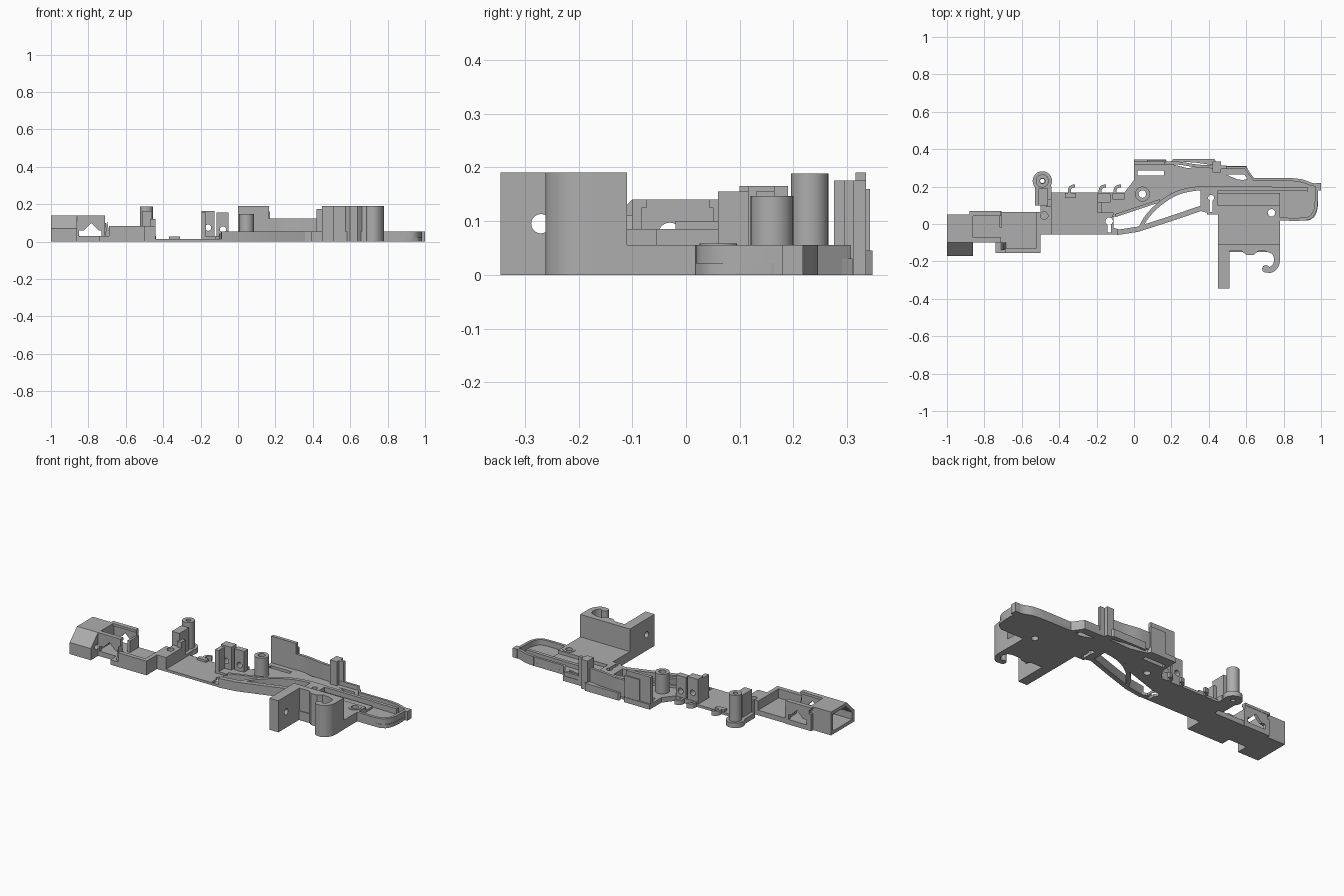
import bpy, bmesh, math
from mathutils import Matrix, Vector

cube = bpy.data.objects.get("Cube")
if cube:
    bpy.data.objects.remove(cube, do_unlink=True)

grey = bpy.data.materials.new("plain grey")
grey.use_nodes = True
grey.diffuse_color = (0.42, 0.42, 0.42, 1)
grey.node_tree.nodes["Principled BSDF"].inputs["Base Color"].default_value = (0.42, 0.42, 0.42, 1)

# local (u, v, w) to world for extrusion along each axis
AXES = {
    "z": Matrix.Identity(4),
    "y": Matrix(((1, 0, 0, 0), (0, 0, 1, 0), (0, 1, 0, 0), (0, 0, 0, 1))),
    "x": Matrix(((0, 0, 1, 0), (1, 0, 0, 0), (0, 1, 0, 0), (0, 0, 0, 1))),
}


def prism(name, outline, lo, hi, holes=(), axis="z"):
    """Extrude an outline with optional holes between lo and hi."""
    cu = bpy.data.curves.new(name, "CURVE")
    cu.dimensions = "2D"
    cu.fill_mode = "BOTH"
    cu.extrude = (hi - lo) / 2
    for loop in [outline, *holes]:
        sp = cu.splines.new("POLY")
        sp.points.add(len(loop) - 1)
        for p, q in zip(sp.points, loop):
            p.co = (q[0], q[1], 0, 1)
        sp.use_cyclic_u = True
    tmp = bpy.data.objects.new(name + "_outline", cu)
    bpy.context.collection.objects.link(tmp)
    dg = bpy.context.evaluated_depsgraph_get()
    me = bpy.data.meshes.new_from_object(tmp.evaluated_get(dg))
    bpy.data.objects.remove(tmp, do_unlink=True)
    bpy.data.curves.remove(cu)
    me.transform(AXES[axis] @ Matrix.Translation((0, 0, (lo + hi) / 2)))
    bm = bmesh.new()
    bm.from_mesh(me)
    bmesh.ops.remove_doubles(bm, verts=bm.verts, dist=1e-5)
    bmesh.ops.recalc_face_normals(bm, faces=bm.faces)
    bm.to_mesh(me)
    bm.free()
    me.name = name
    me.materials.clear()
    me.materials.append(grey)
    me.shade_smooth()
    me.set_sharp_from_angle(angle=math.radians(30))
    ob = bpy.data.objects.new(name, me)
    bpy.context.collection.objects.link(ob)
    return ob


def rect(x0, x1, y0, y1):
    return [(x0, y0), (x1, y0), (x1, y1), (x0, y1)]


def circle(x, y, r, n=24):
    return [(x + r * math.cos(2 * math.pi * i / n), y + r * math.sin(2 * math.pi * i / n)) for i in range(n)]


def box(name, x0, x1, y0, y1, z0, z1):
    return prism(name, rect(x0, x1, y0, y1), z0, z1)


def keyhole(x, y, r, w, bottom):
    """Round hole with a straight slot running down to bottom."""
    a = math.asin(w / r)
    arc = [-math.pi / 2 + a + (2 * math.pi - 2 * a) * i / 16 for i in range(17)]
    return [(x - w, bottom), (x + w, bottom)] + [(x + r * math.cos(t), y + r * math.sin(t)) for t in arc]


def smooth(pts, steps=6):
    """Catmull-Rom path through the points."""
    p = [Vector(q) for q in [pts[0], *pts, pts[-1]]]
    out = []
    for a, b, c, d in zip(p, p[1:], p[2:], p[3:]):
        for i in range(steps):
            t = i / steps
            out.append(0.5 * (2 * b + (c - a) * t + (2 * a - 5 * b + 4 * c - d) * t * t
                              + (3 * b - a - 3 * c + d) * t ** 3))
    return out + [p[-1]]


def band(name, pts, width, z0, z1, curved=True):
    """Wall of constant width along a path."""
    path = smooth(pts) if curved else [Vector(q) for q in pts]
    left, right = [], []
    for i, p in enumerate(path):
        d = (path[min(i + 1, len(path) - 1)] - path[max(i - 1, 0)]).normalized()
        n = Vector((-d.y, d.x)) * width / 2
        left.append(p + n)
        right.append(p - n)
    return prism(name, left + right[::-1], z0, z1)


# Hollow end housing with a sloped front
shell = [(-.17, 0), (.05, 0), (.05, .14), (-.10, .14), (-.17, .07)]
cavity = [(-.15, .02), (.03, .02), (.03, .12), (-.09, .12), (-.15, .062)]
prism("end_housing", shell, -1, -.88, [cavity], "x")
prism("end_housing_wall", shell, -.88, -.86, [circle(-.03, .075, .022), circle(-.115, .06, .016)], "x")

# Axle carrier: two windowed side plates over a floor
window = [(-.85, .03), (-.73, .03), (-.73, .06), (-.745, .06), (-.785, .1), (-.825, .06), (-.85, .06)]
carrier = [(-.88, 0), (-.71, 0), (-.71, .14), (-.865, .14), (-.865, .1), (-.88, .1)]
for name, y in (("front_carrier_plate", -.10), ("back_carrier_plate", .05)):
    prism(name, carrier, y, y + .018, [window], "y")
box("carrier_floor", -.88, -.69, -.10, .065, 0, .03)
for y in (-.10, .043):
    box("carrier_top_lip", -.88, -.71, y, y + .027, .125, .14)
box("carrier_cross_wall", -.72, -.705, -.02, .068, 0, .1)
prism("carrier_latch", [(-.71, .03), (-.685, .03), (-.7, .11)], -.14, -.10, axis="y")

# Open tray
box("tray_floor", -.74, -.5, -.155, .065, 0, .03)
box("tray_front_wall", -.69, -.5, -.155, -.13, 0, .085)
box("tray_end_wall", -.525, -.5, -.155, .065, 0, .085)
prism("drilled_block", rect(-.5, -.44, -.055, .10), 0, .085, [circle(-.48, .045, .02)])

# Round post and its bracket
prism("post_flange", circle(-.49, .23, .052), 0, .03, [circle(-.49, .23, .012)])
prism("round_post", circle(-.49, .23, .035), .03, .188, [circle(-.49, .23, .014)])
box("post_foot", -.53, -.44, .10, .2, 0, .03)
box("post_bracket", -.51, -.46, .10, .19, 0, .165)
box("post_bracket_side", -.47, -.44, .09, .13, 0, .12)

# Thin middle plate with its clips
prism("middle_plate", [(-.5, -.055), (-.08, -.055), (-.08, -.03), (-.11, -.02), (-.11, .04), (-.04, .06), (-.04, .168),
                       (-.5, .168)], 0, .015, [keyhole(-.133, .015, .02, .009, -.045)])
box("plate_stop", -.37, -.31, .14, .165, .015, .028)
for x in (-.345, -.18, -.1):
    band("wire_clip", [(x, .15), (x, .185), (x + .012, .2), (x + .03, .203)], .016, 0, .028)

# Drilled bearing brackets
prism("left_bracket", rect(-.195, -.125, .02, .165), .115, .165, [circle(-.16, .075, .017)], "y")
prism("right_bracket", rect(-.115, -.05, .02, .155), .13, .165, [circle(-.08, .065, .017)], "y")
box("left_bracket_rib", -.195, -.17, .06, .12, .0, .155)
box("bracket_base", -.195, -.04, .06, .168, 0, .028)

# Upper deck with slots
prism("upper_deck", [(-.12, .035), (.13, .115), (.2, .165), (.3, .19), (.45, .19), (.68, .2), (.63, .245), (.6, .31),
                     (.45, .31), (.42, .305), (.28, .3), (.18, .325), (.17, .345), (0, .345), (0, .235), (-.05, .17)],
      0, .03, [rect(.02, .16, .26, .285), [(.49, .265), (.59, .265), (.615, .228), (.55, .24)],
               circle(.045, .16, .02)])
prism("tall_boss", circle(.045, .16, .04), 0, .147, [circle(.045, .16, .02)])
box("back_wall", 0, .165, .315, .335, 0, .19)
box("back_wall_rib", .07, .17, .33, .342, 0, .16)
band("curved_back_wall", [(.16, .325), (.24, .325), (.34, .31), (.44, .305)], .016, .02, .125)
prism("outer_back_lip", [(.2, .335), (.21, .347), (.43, .347), (.45, .31), (.42, .315), (.33, .328), (.25, .334)],
      0, .045)
box("back_post", .42, .465, .275, .335, 0, .175)
box("back_post_rib", .465, .495, .295, .312, 0, .175)
band("back_rim", [(.47, .3), (.595, .3), (.64, .238), (.85, .238)], .014, 0, .055, False)

# Curved guide rail and the lower arm
band("guide_rail", [(.03, -.03), (.07, .04), (.14, .11), (.23, .165), (.34, .19), (.45, .19)], .022, 0, .055)
band("straight_rail", [(.44, .19), (.7, .19), (.93, .185)], .02, .02, .055, False)
band("upper_rail", [(-.1, .045), (.14, .125)], .016, 0, .045, False)
band("lower_arm", [(-.09, -.045), (.02, -.028), (.2, .03), (.4, .098)], .028, 0, .055, False)
prism("arm_joint", [(.355, .07), (.39, .06), (.39, .05), (.45, .05), (.45, .2), (.355, .19)], 0, .055,
      [keyhole(.412, .14, .016, .009, .065)])

# Right deck with raised rim and hooked tip
end = smooth([(.93, .018), (.965, .04), (.982, .09), (.985, .16)])
prism("right_deck", [(.45, .02), (.78, .018), *end, (.97, .2), (.9, .238), (.85, .245), (.62, .245), (.45, .2)],
      0, .022, [circle(.735, .06, .02)])
band("front_rim", [(.78, .026), (.9, .026), (.945, .038), (.97, .08), (.975, .14), (.975, .18)], .016, 0, .055)
band("tip_rim", [(.84, .238), (.9, .23), (.95, .212), (.99, .208)], .016, 0, .055)
box("tip_hook", .97, 1, .18, .218, 0, .055)
prism("hole_collar", circle(.735, .06, .035), 0, .058, [circle(.735, .06, .02)])

# Lower mount: low deck, tall wall, drilled plate and curved hook
prism("mount_deck", rect(.45, .78, -.15, .1), 0, .055, [circle(.735, .06, .03)])
box("mount_step", .45, .78, .1, .165, 0, .035)
box("mount_wall", .45, .78, -.145, -.11, 0, .19)
prism("mount_boss", [(.57, -.14), (.6, -.165), (.64, -.165), (.67, -.14)], 0, .19)
prism("drilled_plate", rect(-.345, -.11, 0, .19), .45, .51, [circle(-.27, .095, .018)], "x")
band("curved_hook", [(.765, -.11), (.765, -.19), (.755, -.225), (.73, -.245), (.7, -.24)], .032, 0, .19)
prism("hook_tip", circle(.705, -.24, .02, 16), 0, .19)
prism("hook_root", [(.69, -.14), (.78, -.14), (.78, -.185), (.75, -.185), (.74, -.16)], 0, .19)
